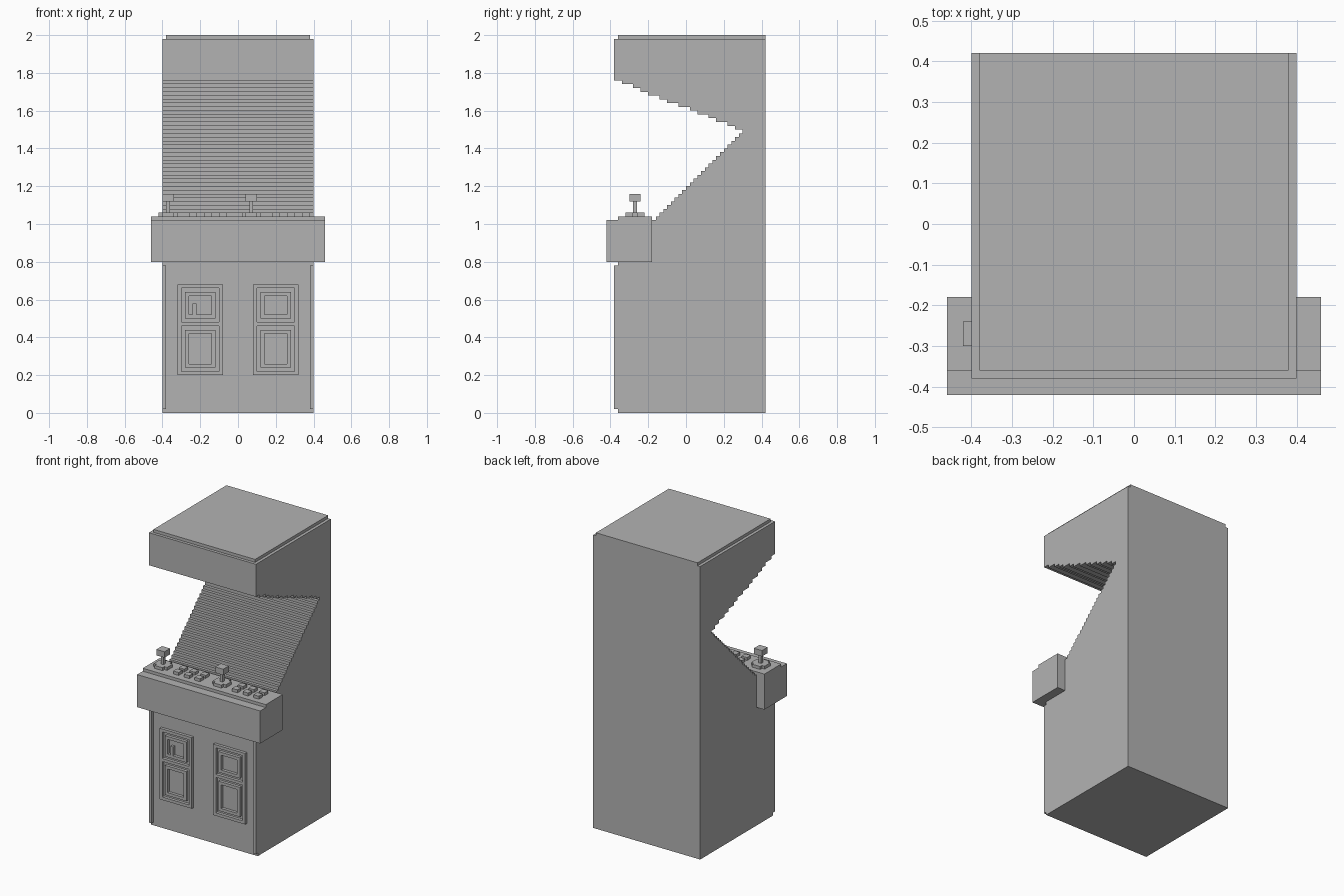
import bpy, bmesh

if "Cube" in bpy.data.objects:
    bpy.data.objects.remove(bpy.data.objects["Cube"])

grey = bpy.data.materials.new("plain_grey")
grey.diffuse_color = (0.45, 0.45, 0.45, 1)
grey.use_nodes = True
grey.node_tree.nodes["Principled BSDF"].inputs["Base Color"].default_value = grey.diffuse_color


def finish(name, bm):
    bmesh.ops.recalc_face_normals(bm, faces=bm.faces)
    me = bpy.data.meshes.new(name)
    bm.to_mesh(me)
    bm.free()
    me.materials.append(grey)
    ob = bpy.data.objects.new(name, me)
    bpy.context.collection.objects.link(ob)
    return ob


def boxes(name, items):
    """One object from (x0, x1, y0, y1, z0, z1) boxes."""
    bm = bmesh.new()
    for x0, x1, y0, y1, z0, z1 in items:
        vs = bmesh.ops.create_cube(bm, size=1)["verts"]
        for v in vs:
            v.co = ((x0 + x1) / 2 + v.co.x * (x1 - x0),
                    (y0 + y1) / 2 + v.co.y * (y1 - y0),
                    (z0 + z1) / 2 + v.co.z * (z1 - z0))
    return finish(name, bm)


def prism(name, points, direction):
    """Extrude a closed outline along a vector."""
    bm = bmesh.new()
    face = bm.faces.new([bm.verts.new(p) for p in points])
    out = bmesh.ops.extrude_face_region(bm, geom=[face])
    bmesh.ops.translate(bm, vec=direction,
                        verts=[g for g in out["geom"] if isinstance(g, bmesh.types.BMVert)])
    if face.is_valid and len(face.edges[0].link_faces) > 2:
        bm.faces.remove(face)
    return finish(name, bm)


# Cabinet body: side profile with a stepped screen and a stepped canopy underside
profile = [(0.42, 0), (-0.36, 0), (-0.36, 1.02), (-0.16, 1.02)]
for i in range(24):
    y, z = -0.16 + 0.02 * i, 1.02 + 0.02 * i
    if i:
        profile.append((y, z))
    profile.append((y, z + 0.02))
canopy = [0.26, 0.22, 0.16, 0.12, 0.06, 0.02, -0.04, -0.10, -0.14, -0.20, -0.24, -0.28, -0.34]
for i, y in enumerate(canopy):
    profile += [(y, 1.50 + 0.02 * i), (y, 1.52 + 0.02 * i)]
profile += [(-0.38, 1.76), (-0.38, 1.98), (0.42, 1.98)]
prism("cabinet_body", [(-0.40, y, z) for y, z in profile], (0.80, 0, 0))

# Top plate and front corner trims
boxes("top_plate", [(-0.38, 0.38, -0.36, 0.42, 1.98, 2.0)])
for side, x in (("left", -0.40), ("right", 0.38)):
    boxes(side + "_front_trim", [(x, x + 0.02, -0.38, -0.36, 0.02, 0.78)])

# Control panel with a small step along its front edge
panel = [(-0.42, 0.80), (-0.18, 0.80), (-0.18, 1.04), (-0.36, 1.04), (-0.36, 1.02), (-0.42, 1.02)]
prism("control_panel", [(-0.46, y, z) for y, z in panel], (0.92, 0, 0))

# Two player stations: joystick and six buttons each
for side, cx in (("left", -0.37), ("right", 0.07)):
    cy = -0.27
    quarter = [(0.05, 0.03), (0.03, 0.03), (0.03, 0.05)]
    outline = []
    for k in range(4):
        for a, b in quarter:
            for _ in range(k):
                a, b = -b, a
            outline.append((cx + a, cy + b, 1.04))
    prism(side + "_joystick_base", outline, (0, 0, 0.02))
    boxes(side + "_joystick_shaft", [(cx - 0.01, cx + 0.01, cy - 0.01, cy + 0.01, 1.06, 1.12)])
    boxes(side + "_joystick_knob", [(cx - 0.03, cx + 0.03, cy - 0.03, cy + 0.03, 1.12, 1.16)])
    boxes(side + "_buttons", [
        (cx + dx, cx + dx + 0.04, y, y + 0.04, 1.04, 1.06)
        for dx in (0.11, 0.19, 0.27) for y in (-0.32, -0.26)])


def ring(x0, x1, z0, z1, w=0.02):
    """Four raised bars round a rectangle on the front face."""
    y = (-0.38, -0.36)
    return [(x0, x1, *y, z0, z0 + w), (x0, x1, *y, z1 - w, z1),
            (x0, x0 + w, *y, z0 + w, z1 - w), (x1 - w, x1, *y, z0 + w, z1 - w)]


# Coin doors: outer frame, middle bar and two inner frames
for side, x in (("left", -0.32), ("right", 0.08)):
    boxes(side + "_door_frame", ring(x, x + 0.24, 0.20, 0.68)
          + [(x + 0.02, x + 0.22, -0.38, -0.36, 0.46, 0.48)])
    boxes(side + "_door_panels", ring(x + 0.04, x + 0.20, 0.50, 0.64)
          + ring(x + 0.04, x + 0.20, 0.24, 0.44))
boxes("coin_slot", [(-0.24, -0.22, -0.38, -0.36, 0.52, 0.58)])
